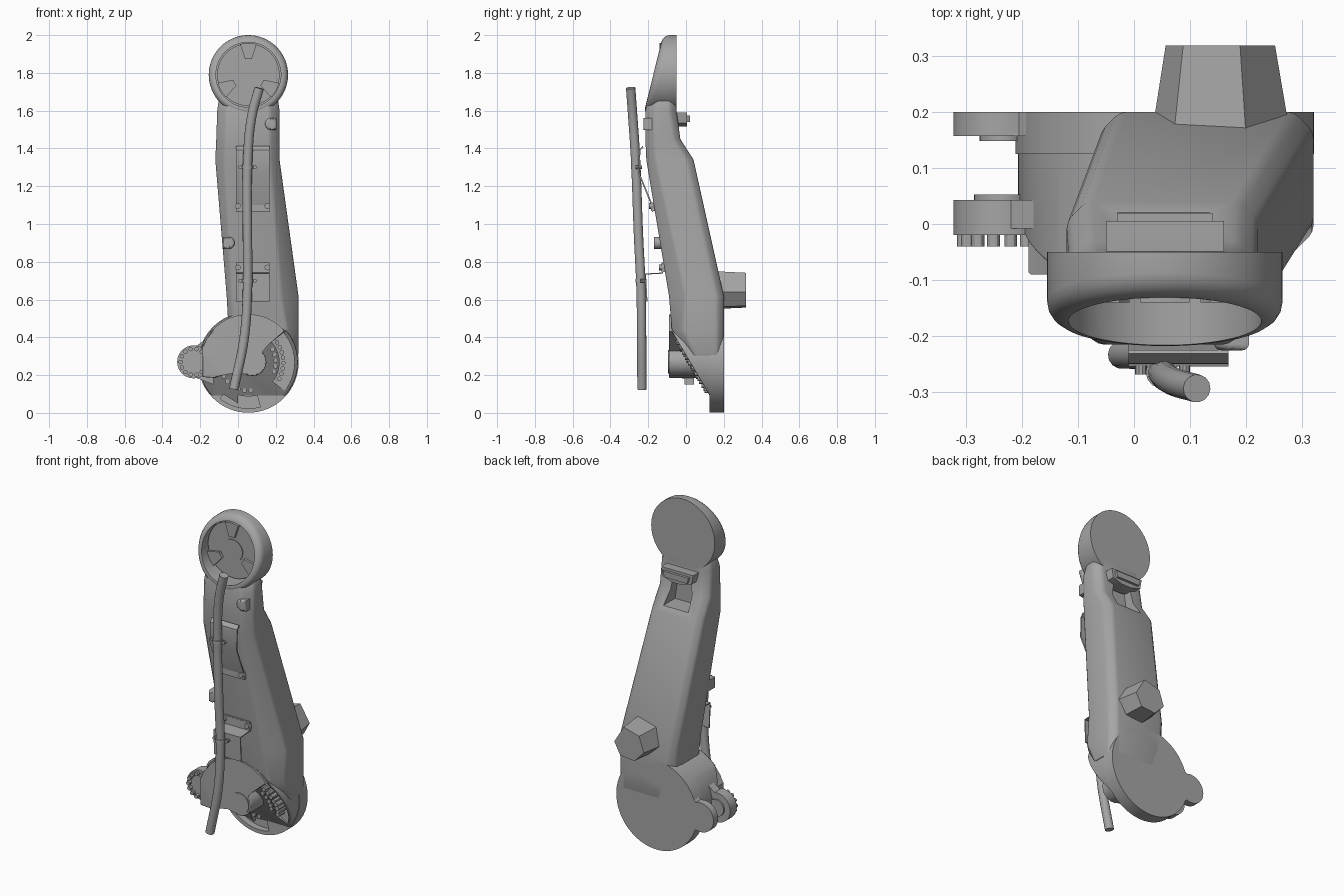
import bpy, bmesh
from math import sin, cos, radians, pi
from mathutils import Vector

cube = bpy.data.objects.get("Cube")
if cube:
    bpy.data.objects.remove(cube)

mat = bpy.data.materials.new("cast_grey")
mat.use_nodes = True
GREY = (0.38, 0.38, 0.38, 1)
mat.diffuse_color = GREY
mat.node_tree.nodes["Principled BSDF"].inputs["Base Color"].default_value = GREY

HEAD = (0.055, 1.79)
BASE = (0.055, 0.267)
LUG = (-0.235, 0.27)


def activate(obj):
    bpy.ops.object.select_all(action='DESELECT')
    obj.select_set(True)
    bpy.context.view_layer.objects.active = obj


def finish(name, bm):
    bmesh.ops.recalc_face_normals(bm, faces=bm.faces[:])
    me = bpy.data.meshes.new(name)
    bm.to_mesh(me)
    bm.free()
    me.materials.append(mat)
    obj = bpy.data.objects.new(name, me)
    bpy.context.collection.objects.link(obj)
    return obj


def apply(obj, kind, **settings):
    mod = obj.modifiers.new(kind.lower(), kind)
    for key, value in settings.items():
        setattr(mod, key, value)
    activate(obj)
    bpy.ops.object.modifier_apply(modifier=mod.name)


def arc(center, r, a0, a1, n):
    steps = [radians(a0 + (a1 - a0) * i / n) for i in range(n + 1)]
    return [(center[0] + r * cos(a), center[1] + r * sin(a)) for a in steps]


def circle(center, r, n=64):
    return arc(center, r, 0, 360, n)[:-1]


def prism(name, outline, y0, y1, plane=None, rim=0):
    """Extrude an x-z outline along y; optionally slice the front and round its rim."""
    bm = bmesh.new()
    rings = [[bm.verts.new((x, y, z)) for x, z in outline] for y in (y0, y1)]
    front = bm.faces.new(rings[0])
    bm.faces.new(rings[1][::-1])
    n = len(outline)
    for i in range(n):
        j = (i + 1) % n
        bm.faces.new((rings[0][i], rings[0][j], rings[1][j], rings[1][i]))
    if plane:
        geom = bm.verts[:] + bm.edges[:] + bm.faces[:]
        bmesh.ops.bisect_plane(bm, geom=geom, plane_co=plane[0], plane_no=plane[1], clear_outer=True)
        edges = [e for e in bm.edges if e.is_boundary]
        front = bmesh.ops.holes_fill(bm, edges=edges, sides=0)["faces"][0]
    if rim:
        bmesh.ops.bevel(bm, geom=front.edges[:], offset=rim, segments=4, profile=0.5, affect='EDGES')
    return finish(name, bm)


def cut(target, cutter):
    apply(target, 'BOOLEAN', operation='DIFFERENCE', object=cutter, solver='EXACT')


def remove(*objs):
    for o in objs:
        bpy.data.objects.remove(o)


# Main arm: chamfered sections lofted from the base up to the head
# (z, x0, x1, y0, y1, left front chamfer, right front chamfer)
SECTIONS = [
    (0.30, 0.00, 0.32, 0.02, 0.20, 0.02, 0.03),
    (0.44, -0.05, 0.32, -0.075, 0.20, 0.03, 0.06),
    (0.62, -0.06, 0.32, -0.09, 0.20, 0.03, 0.09),
    (1.34, -0.12, 0.22, -0.21, 0.04, 0.05, 0.05),
    (1.45, -0.115, 0.22, -0.215, -0.03, 0.05, 0.05),
    (1.60, -0.11, 0.22, -0.215, -0.05, 0.05, 0.05),
    (1.67, -0.10, 0.21, -0.195, -0.05, 0.05, 0.05),
]
bm = bmesh.new()
rings = []
for z, x0, x1, y0, y1, cl, cr in SECTIONS:
    b = 0.035
    pts = [(x0 + cl, y0), (x1 - cr, y0), (x1, y0 + cr), (x1, y1 - b),
           (x1 - b, y1), (x0 + b, y1), (x0, y1 - b), (x0, y0 + cl)]
    rings.append([bm.verts.new((x, y, z)) for x, y in pts])
for low, high in zip(rings, rings[1:]):
    for i in range(8):
        j = (i + 1) % 8
        bm.faces.new((low[i], low[j], high[j], high[i]))
bm.faces.new(rings[0])
bm.faces.new(rings[-1])
arm = finish("arm_body", bm)
apply(arm, 'BEVEL', width=0.012, segments=2, limit_method='ANGLE', angle_limit=radians(25))

# Head: round housing with a tilted, rounded front rim and a pocket
head = prism("head_housing", circle(HEAD, 0.21), -0.30, -0.05,
             ((0, -0.213, 1.63), (0, -0.97, 0.24)), 0.035)
pocket = prism("pocket_cutter", circle(HEAD, 0.172), -0.4, -0.10)
window = prism("window_cutter", [(-0.03, 1.37), (0.135, 1.37), (0.11, 1.54), (-0.005, 1.54)], -0.09, 0.2)
cut(head, pocket)
cut(arm, pocket)
cut(arm, window)
remove(pocket, window)
prism("head_floor", circle(HEAD, 0.165), -0.125, -0.10)
prism("head_hub", circle(HEAD, 0.065, 40), -0.13, -0.12)
for k, a in enumerate((90, 210, 330)):
    wedge = arc(HEAD, 0.168, a - 15, a + 15, 6) + arc(HEAD, 0.085, a + 12, a - 12, 3)
    prism(f"head_spoke_{k}", wedge, -0.14, -0.12)

# Base: thick disc sliced on a slant, above a full round flange
SLANT = ((0, -0.08, 0.44), (0, -0.34, -0.2))
base = prism("base_housing", circle(BASE, 0.262), -0.08, 0.20, SLANT, 0.008)
flange = prism("base_flange", circle(BASE, 0.266), 0.125, 0.20, None, 0.012)
slots = []
for a0, a1, floor, inner in ((-38, 42, 0.11, 0.165), (-128, -75, 0.165, 0.18)):
    outline = arc(BASE, 0.243, a0, a1, 20) + arc(BASE, inner, a1, a0, 20)
    slots.append(prism("slot_cutter", outline, -0.3, floor))
for target in (base, flange, arm):
    for slot in slots:
        cut(target, slot)
remove(*slots)


def slant_y(z):
    return -0.08 + (0.44 - z) * 0.588


# Screws around the slanted face
for k, (r, a) in enumerate([(0.145, a) for a in range(-20, 30, 12)]
                           + [(0.15, a) for a in range(-150, -80, 13)]
                           + [(0.185, a) for a in range(-28, 36, 9)]):
    x, z = arc(BASE, r, a, a, 1)[0]
    y = slant_y(z)
    prism(f"base_screw_{k}", circle((x, z), 0.012, 12), y - 0.012, max(y + 0.03, 0.12))

# Raised cover on the base, running out towards the hinge
cover = arc(BASE, 0.255, 40, 140, 24) + [
    (-0.16, 0.39), (-0.188, 0.355), (-0.188, 0.19), (-0.12, 0.185), (-0.06, 0.21), (0.0, 0.22)]
cover += arc((0.075, 0.27), 0.075, -130, 50, 18) + [(0.16, 0.36)]
prism("base_cover", cover, -0.09, 0.17, None, 0.006)
prism("cover_cap", arc((0.075, 0.27), 0.062, 0, 345, 30), -0.096, -0.08)

# Hinge: web, two lugs, bushes and a ring of bolts
web = [(-0.175, 0.36), (-0.12, 0.435), (0.0, 0.5), (0.0, 0.05), (-0.12, 0.125), (-0.175, 0.18)]
prism("hinge_web", web, -0.08, 0.20, SLANT)
lug = arc(LUG, 0.087, 70, 290, 30) + [(-0.13, 0.13), (0.0, 0.08), (0.0, 0.48), (-0.13, 0.42)]
prism("rear_lug", lug, 0.157, 0.20, None, 0.005)
prism("front_lug", circle(LUG, 0.087, 48), -0.02, 0.043, None, 0.006)
prism("front_lug_root", [(-0.22, 0.355), (-0.13, 0.42), (-0.13, 0.15), (-0.22, 0.185)], -0.008, 0.043)
prism("rear_bush", circle(LUG, 0.04, 32), 0.148, 0.16)
prism("front_bush", circle(LUG, 0.05, 32), 0.04, 0.053)
for k in range(14):
    c = arc(LUG, 0.069, k * 360 / 14, 0, 1)[0]
    prism(f"hinge_bolt_{k}", circle(c, 0.0115, 12), -0.04, -0.015)

# Tapered block on the back
block = [(0.03, 0.62), (0.11, 0.55), (0.23, 0.56), (0.28, 0.64), (0.20, 0.75), (0.07, 0.72)]
box = prism("rear_block", block, 0.15, 0.318)
for v in box.data.vertices:
    if v.co.y > 0.3:
        v.co.x = 0.15 + (v.co.x - 0.15) * 0.78
        v.co.z = 0.645 + (v.co.z - 0.645) * 0.92

# Rear connector below the head
prism("rear_connector", [(-0.05, 1.59), (-0.04, 1.535), (0.02, 1.515), (0.09, 1.515),
                         (0.15, 1.535), (0.16, 1.59)], -0.08, 0.005, None, 0.004)
prism("rear_connector_plug", [(-0.03, 1.575), (-0.02, 1.54), (0.13, 1.54), (0.14, 1.575)], -0.02, 0.02)

# Round side knobs on the front face
for name, x, z, y, s in (("upper_knob", 0.175, 1.53, -0.2, 1), ("lower_knob", -0.05, 0.90, -0.145, -1)):
    tab = arc((x, z), 0.032, 90, 270, 16) + [(x + 0.03, z - 0.032), (x + 0.03, z + 0.032)]
    tab = [(x + s * (px - x), pz) for px, pz in tab]
    prism(name, tab, y - 0.025, y + 0.05, None, 0.012)


# Folded sheet brackets carrying the hose
def bracket(name, path, x0=-0.01, x1=0.168):
    bm = bmesh.new()
    cols = [[bm.verts.new((x, y, z)) for y, z in path] for x in (x0, x1)]
    for i in range(len(path) - 1):
        bm.faces.new((cols[0][i], cols[1][i], cols[1][i + 1], cols[0][i + 1]))
    apply(finish(name, bm), 'SOLIDIFY', thickness=0.008, offset=0)


bracket("upper_bracket", [(-0.228, 1.41), (-0.245, 1.39), (-0.25, 1.27), (-0.18, 1.10), (-0.175, 1.065)])
bracket("lower_bracket", [(-0.208, 0.59), (-0.215, 0.735), (-0.125, 0.74), (-0.125, 0.795)])
for k, (z, y) in enumerate(((1.095, -0.185), (0.77, -0.13))):
    for x in (0.0, 0.155):
        prism(f"bracket_screw_{k}_{x}", circle((x, z), 0.015, 12), y - 0.012, y + 0.04)
    prism(f"bracket_foot_{k}", [(-0.01, z - 0.025), (0.168, z - 0.025),
                                (0.168, z + 0.02), (-0.01, z + 0.02)], y, y + 0.05)


# Hose and its clamps
def tube(name, points, radius):
    cu = bpy.data.curves.new(name, 'CURVE')
    cu.dimensions = '3D'
    cu.bevel_depth = radius
    cu.bevel_resolution = 5
    cu.use_fill_caps = True
    sp = cu.splines.new('BEZIER')
    sp.bezier_points.add(len(points) - 1)
    for bp, co in zip(sp.bezier_points, points):
        bp.co = co
        bp.handle_left_type = bp.handle_right_type = 'AUTO'
    cu.materials.append(mat)
    obj = bpy.data.objects.new(name, cu)
    bpy.context.collection.objects.link(obj)
    activate(obj)
    bpy.ops.object.convert(target='MESH')


tube("hose", [(0.112, -0.293, 1.72), (0.073, -0.282, 1.57), (0.052, -0.268, 1.36), (0.05, -0.252, 0.95),
              (0.05, -0.238, 0.65), (0.033, -0.235, 0.4), (-0.022, -0.233, 0.125)], 0.025)
for k, (z, y) in enumerate(((1.30, -0.264), (0.70, -0.24))):
    tube(f"hose_clamp_{k}", [(0.05, y, z - 0.01), (0.05, y, z + 0.01)], 0.029)
    for x in (0.012, 0.09):
        prism(f"clamp_screw_{k}_{x}", circle((x, z), 0.01, 10), y - 0.004, y + 0.03)

for obj in bpy.context.scene.objects:
    if obj.type == 'MESH':
        activate(obj)
        bpy.ops.object.shade_smooth_by_angle(angle=radians(30))
